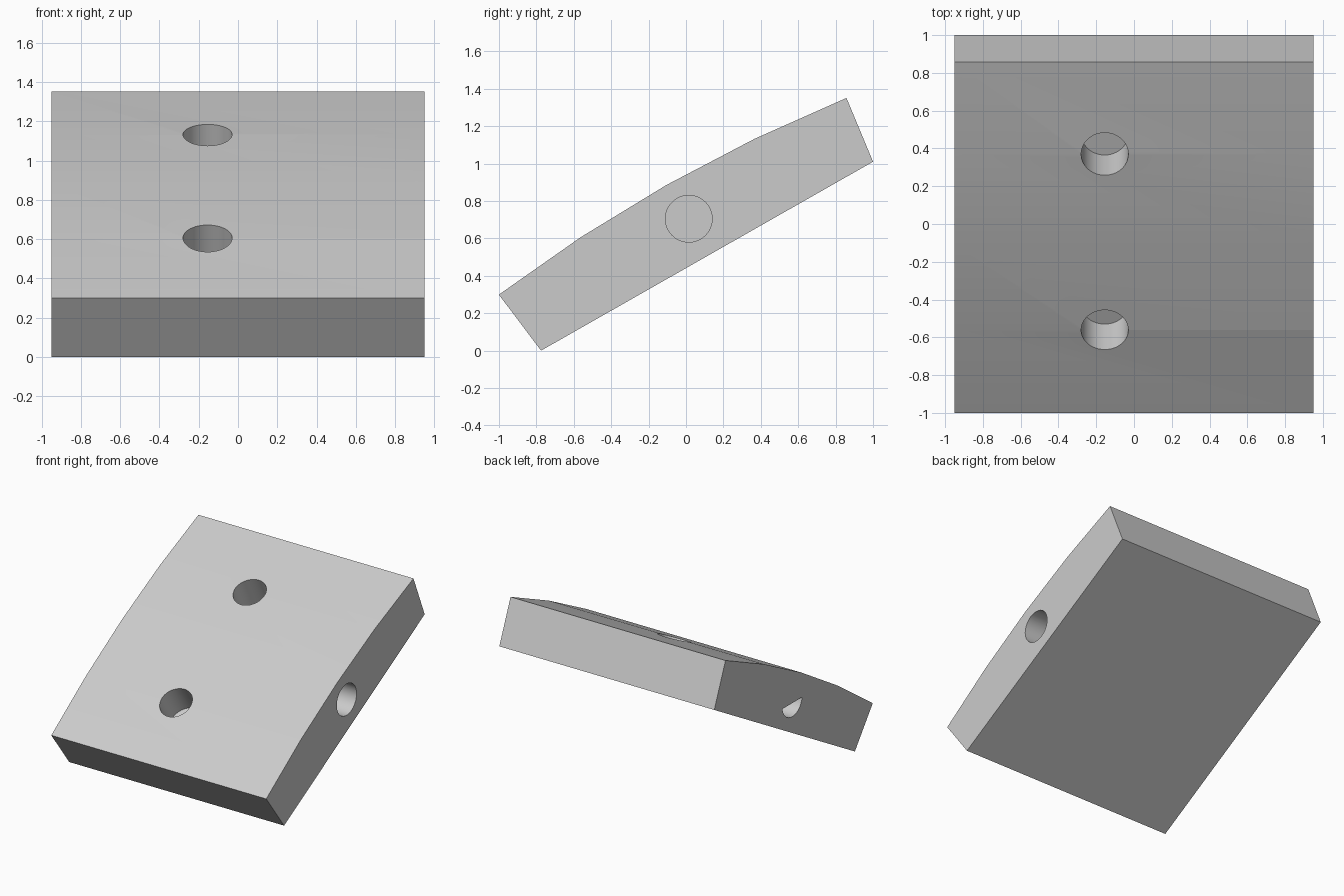
import bpy, bmesh
from math import sin, cos, radians, tau, pi
from mathutils import Vector, Matrix

if "Cube" in bpy.data.objects:
    bpy.data.objects.remove(bpy.data.objects["Cube"], do_unlink=True)

HALF_WIDTH = 0.95
HOLE_R = 0.125
DEPTH = 0.25
ARC_R = 8.29
ARC_Y, ARC_Z = 3.977, -6.33

grey = bpy.data.materials.new("light_grey")
grey.use_nodes = True
colour = (0.6, 0.6, 0.6, 1)
grey.diffuse_color = colour
grey.node_tree.nodes["Principled BSDF"].inputs["Base Color"].default_value = colour


def prism(name, outline, x0, x1):
    """Extrude a (y, z) outline along x."""
    bm = bmesh.new()
    face = bm.faces.new([bm.verts.new((x0, y, z)) for y, z in outline])
    ext = bmesh.ops.extrude_face_region(bm, geom=[face])["geom"]
    bmesh.ops.translate(bm, vec=(x1 - x0, 0, 0),
                        verts=[v for v in ext if isinstance(v, bmesh.types.BMVert)])
    bmesh.ops.recalc_face_normals(bm, faces=bm.faces)
    return finish(name, bm)


def finish(name, bm):
    mesh = bpy.data.meshes.new(name)
    bm.to_mesh(mesh)
    bm.free()
    mesh.materials.append(grey)
    obj = bpy.data.objects.new(name, mesh)
    bpy.context.collection.objects.link(obj)
    return obj


def top_point(degrees):
    a = radians(degrees)
    return ARC_Y - ARC_R * sin(a), ARC_Z + ARC_R * cos(a)


def arc(start, sweep, steps):
    """Points around the side hole."""
    return [(0.015 + HOLE_R * cos(start + sweep * i / steps),
             0.705 + HOLE_R * sin(start + sweep * i / steps)) for i in range(steps)]


# Tilted slab with a gently arched top
top = [top_point(36.9 - 3.7 * i) for i in range(5)]
slab = prism("curved_slab", top + [(1.0, 1.01), (-0.775, 0)], -HALF_WIDTH, HALF_WIDTH)

# Round blind hole on the left side, lower half hole on the right side
cutters = [
    prism("left_hole_cutter", arc(0, tau, 48), HALF_WIDTH - DEPTH, HALF_WIDTH + 0.1),
    prism("right_hole_cutter", arc(pi + 0.13, pi - 0.26, 24) + arc(-0.13, 0.1, 1),
          -HALF_WIDTH - 0.1, DEPTH - HALF_WIDTH),
]

# Two blind holes square to the arched top
for angle in (33.2, 25.8):
    y, z = top_point(angle)
    bm = bmesh.new()
    place = (Matrix.Translation((-0.155, y, z)) @ Matrix.Rotation(radians(angle), 4, "X")
             @ Matrix.Translation((0, 0, (0.1 - DEPTH) / 2)))
    bmesh.ops.create_cone(bm, cap_ends=True, segments=48, radius1=HOLE_R,
                          radius2=HOLE_R, depth=DEPTH + 0.1, matrix=place)
    cutters.append(finish("top_hole_cutter", bm))

# Cut the holes and apply
for cutter in cutters:
    cutter.hide_render = True
    mod = slab.modifiers.new("hole", "BOOLEAN")
    mod.operation = "DIFFERENCE"
    mod.solver = "EXACT"
    mod.object = cutter

bpy.ops.object.select_all(action="DESELECT")
slab.select_set(True)
bpy.context.view_layer.objects.active = slab
for mod in list(slab.modifiers):
    bpy.ops.object.modifier_apply(modifier=mod.name)
for cutter in cutters:
    bpy.data.objects.remove(cutter, do_unlink=True)
bpy.ops.object.shade_smooth_by_angle(angle=radians(20))
